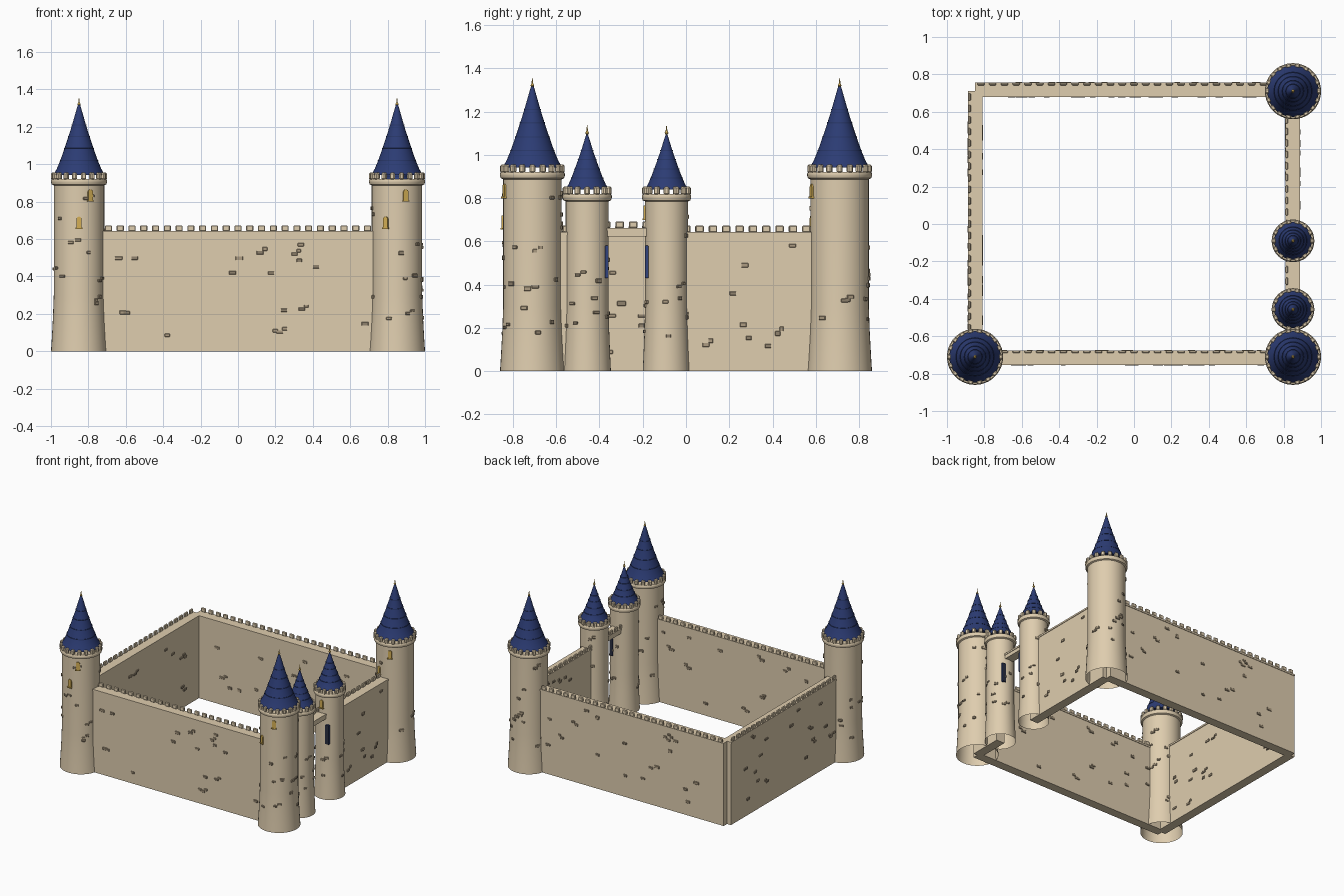
import bpy, bmesh, math, random
from mathutils import Matrix, Vector

if "Cube" in bpy.data.objects:
    bpy.data.objects.remove(bpy.data.objects["Cube"])

random.seed(7)


def material(name, rgb):
    m = bpy.data.materials.new(name)
    m.diffuse_color = (*rgb, 1)
    m.use_nodes = True
    m.node_tree.nodes["Principled BSDF"].inputs["Base Color"].default_value = m.diffuse_color
    return m


STONE = material("sandstone", (0.735, 0.61, 0.425))
BRICK = material("brown brick", (0.42, 0.335, 0.225))
DARK = material("dark brick", (0.28, 0.225, 0.155))
ROOF = material("navy roof", (0.025, 0.045, 0.175))
RING = material("dark roof ring", (0.021, 0.038, 0.14))
GOLD = material("gold", (0.66, 0.43, 0.09))
BANNER = material("banner blue", (0.03, 0.055, 0.20))
CHARCOAL = material("dark banner face", (0.022, 0.026, 0.05))


def finish(name, bm, mats, smooth=False):
    bmesh.ops.recalc_face_normals(bm, faces=bm.faces)
    me = bpy.data.meshes.new(name)
    bm.to_mesh(me)
    bm.free()
    for m in mats:
        me.materials.append(m)
    ob = bpy.data.objects.new(name, me)
    bpy.context.collection.objects.link(ob)
    if smooth:
        bpy.ops.object.select_all(action='DESELECT')
        bpy.context.view_layer.objects.active = ob
        ob.select_set(True)
        bpy.ops.object.shade_smooth_by_angle(angle=math.radians(35))
    return ob


def boxes(name, items, mats, bevel=0):
    """items: (matrix, (sx, sy, sz), material index)"""
    bm = bmesh.new()
    for mtx, size, idx in items:
        geo = bmesh.ops.create_cube(bm, size=1, matrix=mtx @ Matrix.Diagonal((*size, 1)))
        for f in {f for v in geo["verts"] for f in v.link_faces}:
            f.material_index = idx
    if bevel:
        bmesh.ops.bevel(bm, geom=bm.edges[:], offset=bevel, segments=1, affect='EDGES')
    return finish(name, bm, mats)


def lathe(name, profile, centre, mat, n=40):
    bm = bmesh.new()
    vs = [bm.verts.new((r, 0, z)) for r, z in profile]
    es = [bm.edges.new(p) for p in zip(vs, vs[1:])]
    bmesh.ops.spin(bm, geom=vs + es, cent=(0, 0, 0), axis=(0, 0, 1),
                   angle=math.tau, steps=n, use_duplicate=False)
    bmesh.ops.remove_doubles(bm, verts=bm.verts, dist=1e-5)
    ob = finish(name, bm, [mat], True)
    ob.location = (*centre, 0)
    return ob


def around(centre, radius, deg, z):
    """Frame on a tower; angle from -y towards +x, local -y points outward."""
    return (Matrix.Translation((*centre, z)) @ Matrix.Rotation(math.radians(deg), 4, 'Z')
            @ Matrix.Translation((0, -radius, 0)))


def window(name, mtx):
    # arched outline pushed out through the tower face
    bm = bmesh.new()
    w, h = 0.014, 0.018
    pts = [(-w, -0.03), (w, -0.03)] + [
        (w * math.cos(a * math.pi / 8), h - 0.002 + w * math.sin(a * math.pi / 8)) for a in range(9)]
    face = bm.faces.new([bm.verts.new((x, -0.007, z)) for x, z in pts])
    ext = bmesh.ops.extrude_face_region(bm, geom=[face])
    for v in ext["geom"]:
        if isinstance(v, bmesh.types.BMVert):
            v.co.y = 0.012
    bmesh.ops.create_cube(bm, size=1, matrix=Matrix.Translation((0, -0.002, -0.032))
                          @ Matrix.Diagonal((0.036, 0.020, 0.007, 1)))
    bm.transform(mtx)
    finish(name, bm, [GOLD])


def tower(name, c, r, top, s, sz, merlons, bricks, windows):
    # open-bottomed shaft with flared foot and rounded parapet
    e = r * 0.11
    lathe(name + "_shaft", [
        (r + e, 0), (r + 0.7 * e, 0.07), (r + 0.3 * e, 0.18), (r, 0.30), (r, top - 0.035),
        (r + 0.011, top - 0.030), (r + 0.015, top - 0.018), (r + 0.015, top - 0.008),
        (r + 0.010, top), (0, top)], c, STONE)
    boxes(name + "_merlons", [
        (around(c, r + 0.003, 360 * (i + 0.5) / merlons, top + 0.014), (0.027, 0.024, 0.038), 0)
        for i in range(merlons)], [STONE], 0.006)
    # flared roof resting on the merlons
    base = top + 0.020
    prof = [(0.137, 0), (0.118, 0.035), (0.10, 0.078), (0.078, 0.140), (0.056, 0.205),
            (0.037, 0.265), (0.020, 0.325), (0.006, 0.372)]
    lathe(name + "_roof", [(0, base)] + [(a * s, base + b * sz) for a, b in prof]
          + [(0, base + 0.375 * sz)], c, ROOF, 48)
    for k in (2, 3, 4, 5):
        a, b = prof[k][0] * s, base + prof[k][1] * sz
        lathe(f"{name}_roof_ring_{k}", [(a - 0.003, b - 0.003), (a + 0.003, b - 0.003),
                                        (a + 0.002, b + 0.002), (a - 0.004, b + 0.003)], c, RING)
    t = base + 0.355 * sz
    lathe(name + "_finial", [(0, t), (0.006, t), (0.004, t + 0.012), (0.009, t + 0.02),
                             (0.004, t + 0.029), (0.003, t + 0.04), (0, t + 0.060)], c, GOLD, 12)
    # stray bricks
    items = []
    for i in range(bricks):
        z, deg = random.uniform(0.16, top - 0.09), random.uniform(0, 360)
        rr = r + e * max(0, 1 - z / 0.30) ** 1.3
        w, h = random.uniform(0.022, 0.036), random.uniform(0.013, 0.020)
        items.append((around(c, rr, deg, z), (w, 0.012, h), i % 2))
        if i % 5 == 0:
            items.append((around(c, rr, deg + math.degrees(0.028 / r), z + h), (w, 0.012, h), 0))
    boxes(name + "_bricks", items, [BRICK, DARK], 0.002)
    for i, (deg, z) in enumerate(windows):
        window(f"{name}_window_{i}", around(c, r, deg, z))


# Corner towers and gate towers
for nm, c, wins in (("front_left_tower", (-0.85, -0.71), [(26, 0.835), (0, 0.69)]),
                    ("front_right_tower", (0.85, -0.71), [(20, 0.835), (-26, 0.69)]),
                    ("back_right_tower", (0.85, 0.71), [(20, 0.835), (-20, 0.69)])):
    tower(nm, c, 0.135, 0.922, 1.0, 1.01, 18, 26, wins)
for nm, c, wins in (("gate_tower_front", (0.85, -0.457), []),
                    ("gate_tower_back", (0.85, -0.09), [(0, 0.735)])):
    tower(nm, c, 0.099, 0.820, 0.73, 0.68, 14, 16, wins)

H, T = 0.632, 0.07


def wall(name, p, q, side, z0=0.0, z1=H, bricks=20):
    """Wall from p to q; merlons stand along the edge on the given side (+1 is left of travel)."""
    p, q = Vector(p), Vector(q)
    d = q - p
    L = d.length
    base = Matrix.Translation((*p, 0)) @ Matrix.Rotation(math.atan2(d.y, d.x), 4, 'Z')
    at = lambda x, y, z: base @ Matrix.Translation((x, y, z))
    boxes(name, [(at(L / 2, 0, (z0 + z1) / 2), (L, T, z1 - z0), 0),
                 (at(L / 2, 0, z1 + 0.004), (L, T + 0.008, 0.013), 0)], [STONE])
    n = max(2, round(L / 0.062))
    boxes(name + "_merlons", [
        (at((i + 0.5) * L / n, side * (T / 2 - 0.003), z1 + 0.025), (0.038, 0.015, 0.031), 0)
        for i in range(n)], [STONE], 0.004)
    items = []
    for face in (-1, 1):
        for i in range(bricks):
            x, z = random.uniform(0.15, L - 0.15), random.uniform(0.07, H - 0.05)
            w, h = random.uniform(0.026, 0.042), random.uniform(0.015, 0.022)
            items.append((at(x, face * T / 2, z), (w, 0.012, h), i % 2))
            if i % 5 == 0:
                items.append((at(x + w * 0.7, face * T / 2, z + h), (w * 0.7, 0.012, h), 0))
    if items:
        boxes(name + "_bricks", items, [BRICK, DARK], 0.002)


# Curtain walls
wall("front_wall", (-0.85, -0.715), (0.85, -0.715), 1, bricks=18)
wall("back_wall", (-0.85, 0.717), (0.85, 0.717), 1, bricks=20)
wall("left_wall", (-0.848, -0.71), (-0.848, 0.71), 1, bricks=18)
wall("right_wall", (0.848, -0.09), (0.848, 0.71), 1, bricks=8)
wall("right_wall_stub", (0.848, -0.71), (0.848, -0.457), 1, bricks=0)

# Gate bridge between the two slim towers
wall("gate_bridge", (0.848, -0.40), (0.848, -0.15), 1, 0.622, 0.652, bricks=0)

# Gate banners on the facing sides of the slim towers, dark broad faces
items = []
for y in (-0.366, -0.181):
    items.append((Matrix.Translation((0.895, y, 0.505)), (0.028, 0.012, 0.15), 0))
    for dy in (-0.007, 0.007):
        items.append((Matrix.Translation((0.895, y + dy, 0.505)), (0.027, 0.003, 0.148), 1))
boxes("gate_banners", items, [BANNER, CHARCOAL])
